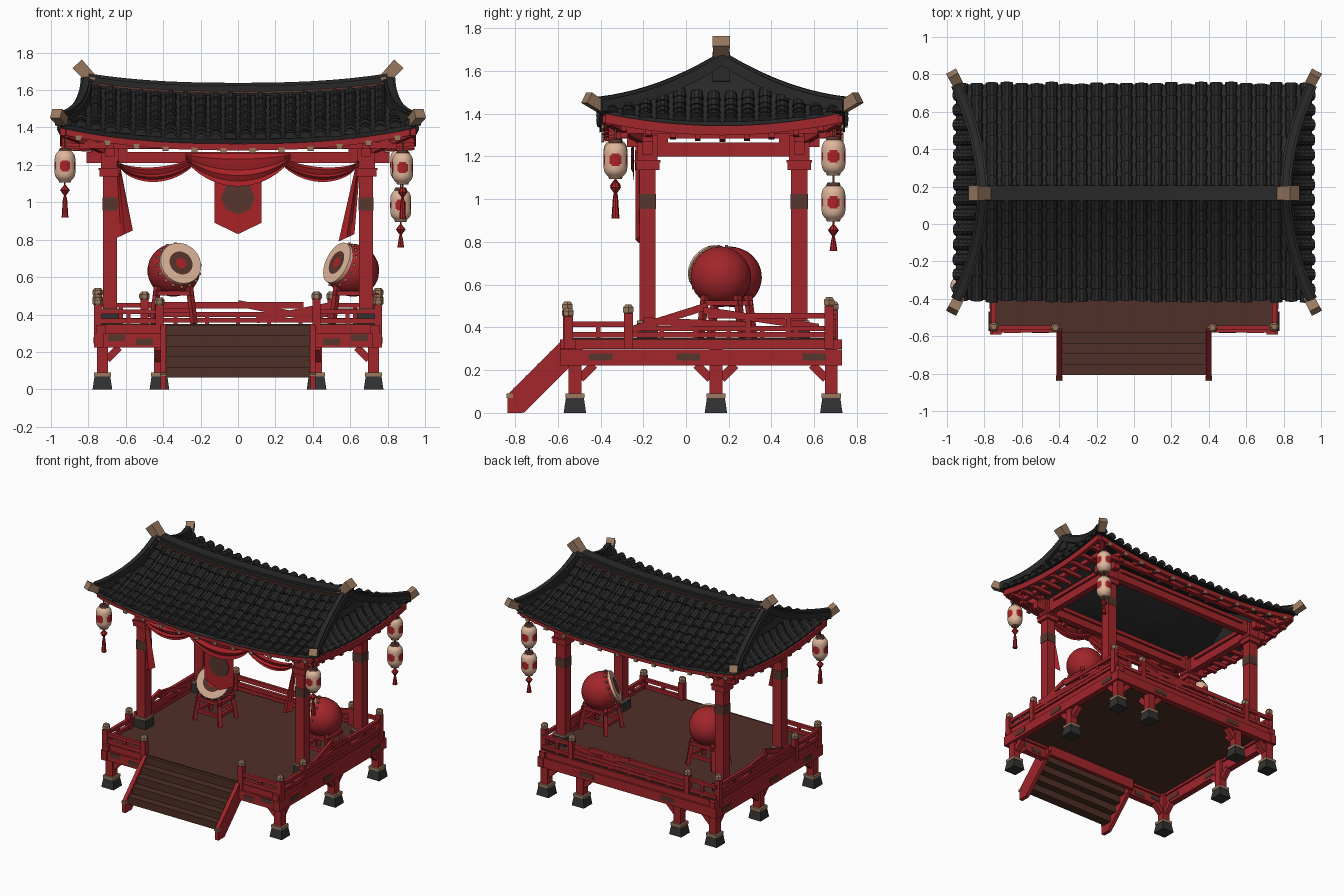
import bpy, bmesh, math, random
from mathutils import Vector as V, Matrix

if "Cube" in bpy.data.objects:
    bpy.data.objects.remove(bpy.data.objects["Cube"])
random.seed(4)
COL = {'red paint': (.36, .019, .024), 'roof tile': (.022, .022, .023), 'old gold': (.32, .19, .115),
       'cream paper': (.74, .47, .33), 'deck wood': (.078, .029, .021), 'stain': (.095, .036, .027),
       'red cloth': (.40, .016, .02), 'stone': (.032, .032, .031)}
for n, c in COL.items():
    bpy.data.materials.new(n).diffuse_color = (*c, 1)
RED, TILE, GOLD, CREAM, WOOD, STAIN, CLOTH, STONE = range(8)
PARTS, LR = [], (-1, 1)

class Part:
    """Collects the geometry of one named object."""
    def __init__(s, name, smooth=False):
        s.name, s.smooth, s.bm = name, smooth, bmesh.new()
        PARTS.append(s)
    def box(s, c, d, mat, top=1.0, M=None):
        vs = bmesh.ops.create_cube(s.bm, size=1)['verts']
        for v in vs:
            k = top if v.co.z > 0 else 1
            v.co = (M or Matrix.Translation(c)) @ V((v.co.x * d[0] * k, v.co.y * d[1] * k, v.co.z * d[2]))
        for f in {f for v in vs for f in v.link_faces}:
            f.material_index = mat
    def beam(s, a, b, w, h, mat, top=1.0):
        a, b = V(a), V(b)
        q = (b - a).to_track_quat('Z', 'Y').to_matrix().to_4x4()
        s.box(None, (w, h, (b - a).length), mat, top, Matrix.Translation((a + b) / 2) @ q)
    def loft(s, rings, mats, wrap=True, caps=(0, -1)):
        R, out = [[s.bm.verts.new(p) for p in r] for r in rings], []
        for j in range(1, len(R)):
            for k in range(0 if wrap else 1, len(R[0])):
                out.append(s.bm.faces.new((R[j - 1][k - 1], R[j - 1][k], R[j][k], R[j][k - 1])))
                out[-1].material_index = mats[j] if isinstance(mats, list) else mats
        for c in caps:
            s.bm.faces.new(R[c]).material_index = mats[c or 1] if isinstance(mats, list) else mats
        return out
    def sweep(s, pts, w, h, mat):
        rings, up = [], V((0, 0, h / 2))
        for i, p in enumerate(pts):
            t = pts[min(i + 1, len(pts) - 1)] - pts[max(i - 1, 0)]
            e = t.cross(V((0, 0, 1))).normalized() * w / 2
            rings.append([p + e - up, p + e + up, p - e + up, p - e - up])
        s.loft(rings, mat)
    def grid(s, fn, nu, nv, mat):
        s.loft([[fn(i / nu, j / nv) for i in range(nu + 1)] for j in range(nv + 1)], mat, False, ())
    def lathe(s, prof, o, axis=(0, 0, 1), n=16):    # prof: (radius, height, colour of band ending here)
        M = Matrix.Translation(o) @ V(axis).to_track_quat('Z', 'Y').to_matrix().to_4x4()
        return s.loft([[M @ V((r * math.cos(k * math.tau / n), r * math.sin(k * math.tau / n), h))
                        for k in range(n)] for r, h, m in prof], [m for r, h, m in prof])
    def tile(s, p, q, lat, r0, r1):
        n = lat.cross(q - p).normalized()
        n = n if n.z > 0 else -n
        s.loft([[c + (lat * math.cos(k * math.pi / 5) + n * math.sin(k * math.pi / 5)) * r for k in range(6)]
                for c, r in ((p, r0), (q, r1))], TILE, False, (-1,))

# platform
P = Part('deck')
P.box((0, .07, .335), (1.5, 1.26, .03), WOOD)
P = Part('deck_frame')
P.box((0, -.50, .28), (.8, .03, .08), RED)
for s in LR:
    for z, h, k in ((.26, .075, 0), (.322, .045, -.012)):
        P.box((s * (.745 + k), .07, z), (.05, 1.32, h), RED)
        P.box((s * .38, .7 + k, z), (.76, .05, h), RED)
        P.box((s * .58, -.555 - k, z), (.38, .05, h), RED)
    for x, y, z, a, b in ((.745, -.4, .262, .056, .11), (.745, .01, .262, .056, .11), (.745, .6, .262, .056, .11),
                          (.65, -.555, .275, .09, .056), (.5, -.555, .255, .09, .056), (.35, .7, .26, .12, .056)):
        P.box((s * x, y, z), (a, b, .034), STAIN)    # worn patches
P = Part('legs')
for x, y in [(s * .725, y) for s in LR for y in (-.52, .14, .68)] + [(-.42, .68), (.42, .68)]:
    P.box((x, y, .035), (.105, .105, .07), STONE, .8)
    P.box((x, y, .08), (.09, .09, .022), GOLD)
    P.box((x, y, .2), (.06, .06, .24), RED)
    d = -1 if x > 0 else 1
    for ex, ey in ((d, 0), (0, 1), (0, -1)):
        if (ex and y != .14) or (ey and abs(y + ey * .1 - .08) < .62):
            P.beam((x + ex * .025, y + ey * .025, .16), (x + ex * .09, y + ey * .09, .225), .04, .04, RED)
P = Part('stairs')
for i in range(5):
    P.box((0, -.545 - i * .056, .315 - i * .056), (.77, .075, .056), WOOD)
for x in (-.4, .4):
    P.beam((x, -.53, .31), (x, -.80, .04), .03, .115, RED)
    P.box((x, -.8, .035), (.03, .07, .07), RED)
    P.box((x, -.825, .08), (.035, .03, .02), GOLD)

# railing with broken rails
P = Part('railing')
def rail(a, b, zs, n):
    for z in zs:
        P.beam((*a, z), (*b, z), .025, .025, RED)
    for i in range(1, n):
        p = V(a).lerp(V(b), i / n)
        P.box((p.x, p.y, (zs[-1] + .35) / 2), (.022, .022, zs[-1] - .35), RED)
for s in LR:
    x = s * .75
    for px, y, t in ((.75, -.55, .45), (.75, -.27, .465), (.75, .67, .5), (.42, -.555, .465 + s * .015), (.5, .69, .48)):
        P.box((s * px, y, (t + .3) / 2), (.042, .042, t - .3), RED)
        P.lathe([(.022, 0, GOLD), (.028, .008, GOLD), (.028, .028, GOLD), (.016, .042, GOLD)], (s * px, y, t), n=6)
    rail((x, -.55), (x, -.27), (.365, .415), 2)
    rail((x, -.27), (x, .67), (.365, .395), 6)
    rail((x, .1), (x, .67), (.455,), 3)
    rail((x, -.555), (s * .42, -.555), (.365, .415), 2)
    rail((s * .5, .69), (x, .69), (.37, .45), 2)
    for y0, z0, y1, z1 in ((-.25, .39, .1, .5), (.08, .48, .62, .4), (-.2, .43, .3, .41)):
        P.beam((x, y0, z0), (x - s * .01, y1, z1), .02, .034, RED)
rail((-.5, .69), (.5, .69), (.37, .40), 6)
for x0, z0, x1, z1 in ((-.5, .45, .35, .45), (0, .46, .45, .37), (.1, .37, .5, .45)):
    P.beam((x0, .69, z0), (x1, .685, z1), .02, .034, RED)

# columns and beams under the roof
P = Part('columns')
for x, y in [(x, y) for x in (-.685, .685) for y in (-.18, .53)]:
    for z, w, h, m in ((.79, .075, .88, RED), (.385, .1, .07, STONE), (.425, .098, .014, GOLD), (.99, .08, .07, STAIN),
                       (1.155, .11, .035, RED), (1.178, .12, .012, RED), (1.24, .095, .12, RED)):
        P.box((x, y, z), (w, w, h), m)
    for dx, dy in ((.07, 0), (-.07, 0), (0, .07), (0, -.07)):    # stepped brackets
        P.box((x + dx, y + dy, 1.27), (.05, .05, .05), RED)
P = Part('roof_beams')
for y, z, w, h, l in ((-.18, 1.24, .05, .06, 1.62), (.53, 1.24, .05, .06, 1.62), (-.18, 1.3, .04, .03, 1.5),
                      (.53, 1.3, .04, .03, 1.5), (-.29, 1.305, .035, .035, 1.7), (.64, 1.305, .035, .035, 1.7)):
    P.box((0, y, z), (l, w, h), RED)
for s in LR:
    for x, z, w, h, l in ((.685, 1.232, .05, .065, .8), (.685, 1.3, .04, .03, 1.0), (.83, 1.325, .035, .035, .98)):
        P.box((s * x, .175, z), (w, l, h), RED)
    for e in LR:    # corner arms to the eave tips
        P.beam((s * .68, .175 + e * .35, 1.27), (s * .913, .175 + e * .535, 1.37), .04, .05, RED)

# curved roof surfaces: v runs from ridge to eave
YC, HY, ROWS = .17, .575, 8
hx = lambda v: .81 + .14 * v ** 1.9
zr = lambda u, v: 1.585 - .25 * (1.6 * v - .6 * v * v) + (.05 + .035 * v) * u ** 2.5
def slope(x, v, s, dz=0):
    return V((x, YC + s * HY * v, zr(min(1, abs(x) / hx(v)), v) + dz))
def end(y, v, s, dz=0):
    t = min(1, abs(y - YC) / (HY * v))
    return V((s * hx(v), y, zr(1, v) - .1 * max(0, v - 1) - .06 * v * (1 - t * t) + dz))
P = Part('roof_tiles')
for s in LR:
    for dz in (0, -.022):
        P.grid(lambda a, b: slope((2 * a - 1) * hx(b), b, s, dz), 24, 8, TILE)
        P.grid(lambda a, b: end(YC + HY * (b + .02) / 1.02 * (2 * a - 1), (b + .02) / 1.02, s, dz), 10, 8, TILE)
    for j in range(ROWS):
        for i in range(24):
            x, v1, d = (i - 11.5) * .08, (j + 1.1) / ROWS + random.uniform(-.01, .01), random.uniform(-.003, .004)
            if hx(v1) > abs(x) + .01:
                P.tile(slope(x, j / ROWS, s, d - .004), slope(x, min(v1, 1.02), s, d + .002), V((1, 0, 0)), .027, .034)
        for y in [YC + (i - 6.5) * .08 for i in range(14)]:
            if j > 2 and j / ROWS * HY > abs(y - YC) - .05:
                P.tile(end(y, j / ROWS, s), end(y, min((j + 1.1) / ROWS, 1.1), s, .003), V((0, 1, 0)), .026, .033)
P = Part('roof_ridges')
for z, w, h, m in ((1.6, .062, .06, TILE), (1.63, .08, .018, TILE), (1.588, .085, .014, STAIN)):
    P.sweep([V((.1 * i, .165, z + .05 * abs(i / 8) ** 2.5)) for i in range(-8, 9)], w, h, m)
for sx in LR:
    P.beam((sx * .775, .165, 1.65), (sx * .86, .165, 1.74), .07, .06, GOLD, 1.15)
    P.beam((sx * .81, .165, 1.55), (sx * .80, .165, 1.66), .08, .05, TILE)
    for sy in LR:
        P.sweep([slope(sx * hx(j / 10), j / 10, sy, .018) for j in range(11)], .06, .055, TILE)
        P.sweep([slope(sx * hx(j / 10), j / 10, sy, .05) for j in range(11)], .035, .02, TILE)
        c = V((sx * .935, YC + sy * .565, 1.43))
        P.beam(c, c + V((sx * .037, sy * .07, .045)), .055, .05, GOLD, 1.1)

# eave boards and rafters
P = Part('eaves_and_rafters')
for s in LR:
    P.sweep([slope(.92 * i / 8, .95, s, -.045) for i in range(-8, 9)], .03, .035, RED)
    P.sweep([end(YC + HY * .19 * i, .95, s, -.045) for i in range(-5, 6)], .03, .045, RED)
    for x in [(i - 5.5) * .155 for i in range(12)]:
        P.sweep([slope(x, .68 + .07 * j, s, -.055) for j in range(5)], .028, .03, RED)
        P.box(slope(x, .975, s, -.06), (.03, .012, .026), GOLD)
    for y in [YC + i * .115 for i in range(-4, 5)]:
        P.beam(end(y, .97, s, -.07), end(y, .97, s, -.08) - V((s * .18, 0, 0)), .028, .03, RED)

# hanging cloth
P = Part('curtain')
for x0, x1, z0, z1, sag, top, y in ((-.28, .28, 1.26, 1.26, .145, 0, -.24), (-.63, -.22, 1.21, 1.25, .09, .45, -.22),
                                    (.22, .63, 1.25, 1.21, .09, .45, -.22)):
    P.grid(lambda a, b: V((x0 + (x1 - x0) * a, y - .018 * math.sin(b * 7) ** 2, z0 + (z1 - z0) * a
           - sag * (top + (1 - top) * b) * (4 * a * (1 - a)) ** .8 - .03 * b)), 16, 6, CLOTH)
for s, zb, k in ((-1, .85, .04), (1, .79, .065)):    # side drapes
    P.grid(lambda a, b: V((s * (.645 - k * b + (a - .5) * (.02 + .065 * b)), -.225 + .012 * math.cos(a * 7),
           1.22 + (zb - 1.22) * b - .04 * b * a * -s)), 4, 6, CLOTH)
P = Part('banner')
P.grid(lambda a, b: V(((a - .5) * .25, -.232, 1.2 - b * (.31 + .06 * (1 - abs(2 * a - 1))))), 8, 4, CLOTH)
P.lathe([(.09, 0, STAIN), (.09, .008, STAIN)], (0, -.229, 1.025), (0, -1, 0), 8)

# lanterns with a round red mark on four sides, and tassels
P = Part('lanterns', True)
for x, y, z, k in ((-.925, -.33, 1.195, 1), (.88, -.33, 1.185, 1), (.87, .69, 1.2, 0), (.87, .69, .985, .6)):
    body = [(.056 * (1 - .4 * abs(j / 8 - 1) ** 5), (j / 8 - 1) * .078, CREAM) for j in range(17)]
    for f in P.lathe([(.03, -.09, GOLD), (.034, -.078, GOLD)] + body + [(.034, .08, STAIN), (.028, .094, STAIN)], (x, y, z), n=36):
        c = f.calc_center_median() - V((x, y, z))
        a = (math.atan2(c.y, c.x) + math.pi / 4) % (math.pi / 2) - math.pi / 4
        if f.material_index == CREAM and (a * .055) ** 2 + c.z ** 2 < .001:
            f.material_index = CLOTH
    P.box((x, y, z + .13), (.008, .008, .09), STAIN)
    if k:
        P.lathe([(.004, .05, CLOTH), (.004, .028, CLOTH), (.026, 0, CLOTH), (.006, -.028, CLOTH), (.012, -.055, CLOTH),
                 (.018, -.025 - .12 * k, CLOTH)], (x, y, z - .13), n=8)

# round-backed drums on stands
for name, c, ax in (('left_drum', (-.345, .215, .635), (.35, -.85, .35)), ('right_drum', (.615, .165, .635), (-.78, -.5, .38))):
    P = Part(name, True)
    hs = [-.139 + .117 * (1 - math.cos(math.pi * k / 12)) for k in range(13)]
    P.lathe([(math.sqrt(.14 ** 2 - h * h) + .07 * max(0, h), h, RED) for h in hs] + [(.118, .096, CREAM),
            (.116, .112, CREAM), (.066, .114, CREAM), (.03, .114, STAIN), (.002, .114, CLOTH)], c, ax, 24)
    for a in [k * math.tau / 16 for k in range(16)]:    # studs
        P.box(V(c) + V(ax).to_track_quat('Z', 'Y') @ V((.124 * math.cos(a), .124 * math.sin(a), .078)), (.014, .014, .014), GOLD)
    P = Part(name + '_stand')
    for s in LR:
        for e in LR:
            P.beam((c[0] + s * .11, c[1] + e * .1, .35), (c[0] + s * .085, c[1] + e * .075, .55), .028, .028, RED)
        for z in (.42, .515):
            P.box((c[0] + s * .095, c[1], z), (.022, .19, .024), RED)
            P.box((c[0], c[1] + s * .085, z), (.21, .022, .024), RED)

# turn every part into an object
for P in PARTS:
    bmesh.ops.recalc_face_normals(P.bm, faces=P.bm.faces)
    me = bpy.data.meshes.new(P.name)
    for n in COL:
        me.materials.append(bpy.data.materials[n])
    P.bm.to_mesh(me)
    if P.smooth:
        me.shade_smooth()
        me.set_sharp_from_angle(angle=.6)
    bpy.context.collection.objects.link(bpy.data.objects.new(P.name, me))

for m in bpy.data.materials:
    if m.users and not m.is_grease_pencil:
        m.use_nodes = True
        m.node_tree.nodes["Principled BSDF"].inputs["Base Color"].default_value = m.diffuse_color
